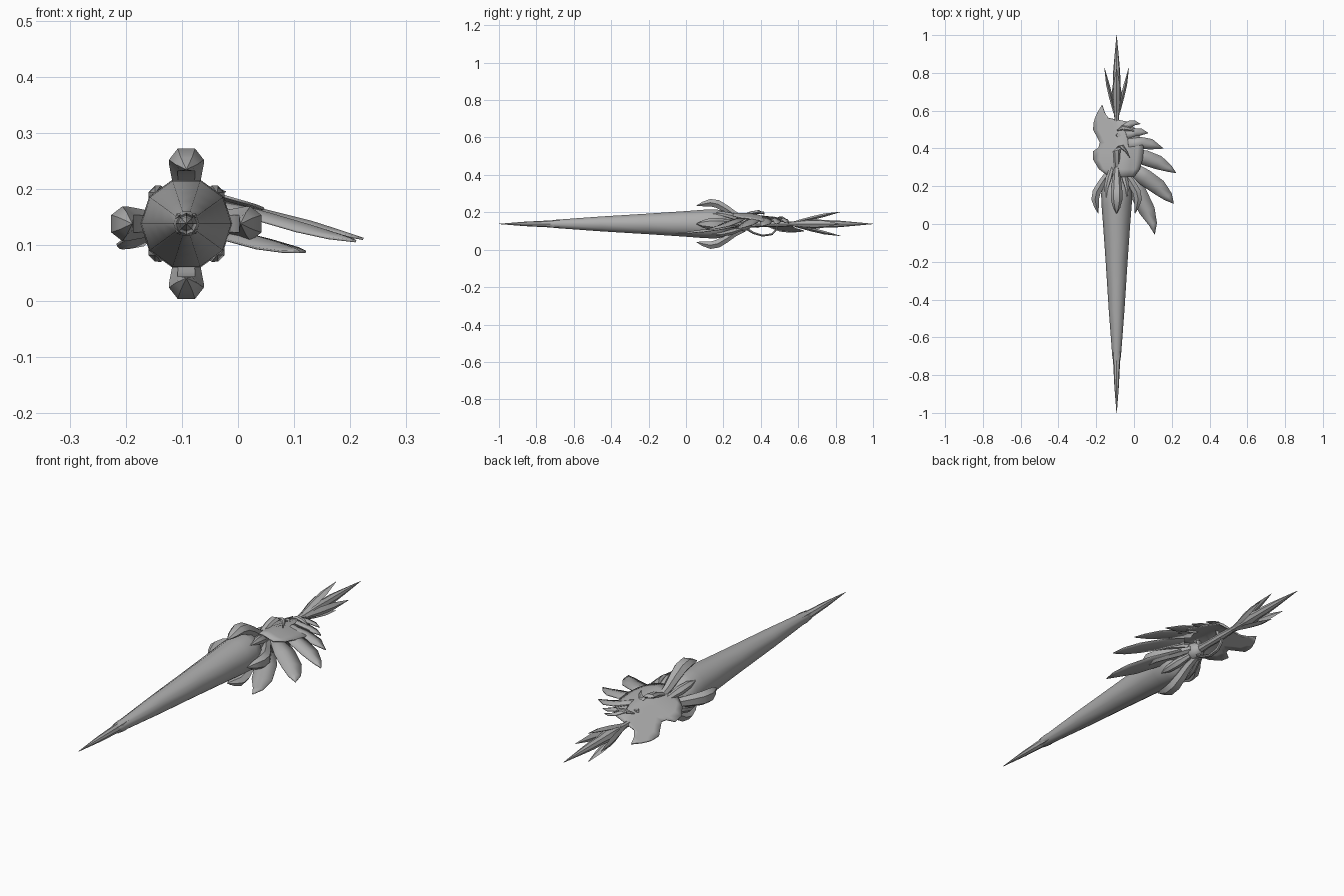
import bpy, bmesh, math
from mathutils import Vector

CX, CZ = -0.092, 0.138          # weapon axis runs along y
steel = bpy.data.materials.new("grey steel")
steel.diffuse_color = (0.42, 0.42, 0.42, 1)


def finish(name, bm, thickness=0, angle=40):
    bmesh.ops.remove_doubles(bm, verts=bm.verts, dist=1e-5)
    bmesh.ops.recalc_face_normals(bm, faces=bm.faces)
    me = bpy.data.meshes.new(name)
    bm.to_mesh(me)
    bm.free()
    me.materials.append(steel)
    ob = bpy.data.objects.new(name, me)
    bpy.context.collection.objects.link(ob)
    if thickness:
        mod = ob.modifiers.new("thickness", 'SOLIDIFY')
        mod.thickness = thickness
        mod.offset = 0
    bpy.ops.object.select_all(action='DESELECT')
    ob.select_set(True)
    bpy.context.view_layer.objects.active = ob
    bpy.ops.object.shade_smooth_by_angle(angle=math.radians(angle))
    return ob


def loft(name, stations, side=(1, 0, 0), n=8, angle=40):
    """Closed tube through (point, half width, half thickness) stations."""
    bm = bmesh.new()
    pts = [Vector(s[0]) for s in stations]
    u = Vector(side).normalized()
    rings = []
    for i, (_, w, t) in enumerate(stations):
        d = pts[min(i + 1, len(pts) - 1)] - pts[max(i - 1, 0)]
        v = d.cross(u).normalized()
        rings.append([bm.verts.new(pts[i] + u * w * math.cos(a) + v * t * math.sin(a))
                      for a in (2 * math.pi * k / n for k in range(n))])
    for a, b in zip(rings, rings[1:]):
        for k in range(n):
            bm.faces.new((a[k], a[(k + 1) % n], b[(k + 1) % n], b[k]))
    bm.faces.new(rings[0][::-1])
    bm.faces.new(rings[-1])
    return finish(name, bm, angle=angle)


def sheet(name, rows, thickness=0.005, angle=35):
    bm = bmesh.new()
    grid = [[bm.verts.new(p) for p in row] for row in rows]
    for a, b in zip(grid, grid[1:]):
        for k in range(len(a) - 1):
            bm.faces.new((a[k], a[k + 1], b[k + 1], b[k]))
    return finish(name, bm, thickness, angle)


def axial(profile):
    return [((CX, y, CZ), r, r) for y, r in profile]


def around(r, a, y):
    return (CX + r * math.cos(a), y, CZ + r * math.sin(a))


# Long tapering shaft, point and collar
loft("shaft", axial([(-0.74, 0.016), (-0.7, 0.023), (-0.45, 0.042), (-0.2, 0.058),
                     (0.0, 0.072), (0.1, 0.08), (0.16, 0.082), (0.2, 0.074),
                     (0.23, 0.045)]), n=10)
loft("point", axial([(-1.0, 0.001), (-0.86, 0.012), (-0.72, 0.019), (-0.7, 0.012)]), n=8)
for i in range(4):
    a = math.pi / 4 + i * math.pi / 2
    loft("point_barb", [(around(0.02, a, -0.66), 0.008, 0.004),
                        (around(0.02, a, -0.7), 0.008, 0.005),
                        (around(0.019, a, -0.74), 0.001, 0.001)],
         (-math.sin(a), 0, math.cos(a)), 4)

# Hub and grip
loft("hub", axial([(0.2, 0.06), (0.24, 0.05), (0.28, 0.034), (0.31, 0.042),
                   (0.335, 0.03), (0.35, 0.018)]), n=10)
loft("grip", axial([(0.33, 0.02), (0.4, 0.016), (0.5, 0.017), (0.56, 0.012)]), n=8)

# Four hooked claws around the hub
claw = [(0.03, 0.315, 0.014, 0.012), (0.05, 0.26, 0.020, 0.02), (0.08, 0.215, 0.026, 0.023),
        (0.106, 0.17, 0.031, 0.025), (0.114, 0.13, 0.031, 0.023), (0.106, 0.09, 0.02, 0.014),
        (0.097, 0.055, 0.001, 0.001)]
for i in range(4):
    a = i * math.pi / 2
    loft("claw", [(around(r, a, y), w, t) for r, y, w, t in claw],
         (-math.sin(a), 0, math.cos(a)), 6)
    # Small ribs between the claws
    b = a + math.pi / 4
    loft("hub_rib", [(around(0.035, b, 0.3), 0.012, 0.01), (around(0.062, b, 0.24), 0.02, 0.014),
                     (around(0.08, b, 0.19), 0.016, 0.009), (around(0.078, b, 0.14), 0.001, 0.001)],
         (-math.sin(b), 0, math.cos(b)), 6)

# Pommel spike with four leaves
loft("pommel", axial([(0.53, 0.009), (0.57, 0.013), (0.64, 0.024), (0.68, 0.028), (0.74, 0.02),
                      (0.8, 0.019), (0.87, 0.013), (1.0, 0.001)]), n=8)
for i in range(4):
    a = i * math.pi / 2
    loft("pommel_leaf", [(around(0.012, a, 0.59), 0.008, 0.006), (around(0.03, a, 0.67), 0.019, 0.010),
                         (around(0.047, a, 0.74), 0.017, 0.009), (around(0.064, a, 0.825), 0.001, 0.001)],
         (-math.sin(a), 0, math.cos(a)), 4, 25)


# Arched guard plate over the grip
def arch(x, y):
    crest = 0.197 - 0.16 * max(0, y - 0.33)
    d = x + 0.06
    return crest - (0.29 * d if d > 0 else -0.45 * d)


outline = [(0.25, -0.13, 0.0), (0.29, -0.185, 0.03), (0.34, -0.215, 0.045), (0.385, -0.215, 0.05),
           (0.405, -0.187, 0.05), (0.43, -0.18, 0.045), (0.46, -0.195, 0.03), (0.5, -0.216, 0.01),
           (0.54, -0.212, -0.03), (0.56, -0.206, -0.135), (0.59, -0.193, -0.155),
           (0.63, -0.169, -0.168)]
rows = []
for y, x0, x1 in outline:
    xs = [x0 + (x1 - x0) * k / 8 for k in range(9)]
    rows.append([(x, y, arch(x, y)) for x in xs])
sheet("guard_plate", rows)

# Feather blades: (x, y, half width) along each, drop below the arch
feathers = [
    ([(-0.04, 0.28, 0.025), (0.02, 0.17, 0.045), (0.07, 0.07, 0.042), (0.1, 0.0, 0.022), (0.11, -0.055, 0.0)], 0.06),
    ([(-0.03, 0.31, 0.03), (0.06, 0.245, 0.044), (0.13, 0.195, 0.042), (0.18, 0.145, 0.026), (0.21, 0.108, 0.0)], 0.012),
    ([(-0.03, 0.37, 0.03), (0.06, 0.35, 0.04), (0.13, 0.325, 0.037), (0.185, 0.295, 0.02), (0.223, 0.27, 0.0)], 0.004),
    ([(-0.03, 0.42, 0.03), (0.04, 0.43, 0.03), (0.09, 0.422, 0.028), (0.155, 0.4, 0.0)], -0.002),
    ([(-0.04, 0.47, 0.02), (0.01, 0.485, 0.022), (0.04, 0.487, 0.017), (0.075, 0.482, 0.0)], -0.004),
    ([(-0.06, 0.505, 0.015), (-0.02, 0.53, 0.018), (0.005, 0.535, 0.012), (0.033, 0.53, 0.0)], -0.006)]
for pts, drop in feathers:
    rows = []
    for i, (x, y, w) in enumerate(pts):
        p, q = pts[max(i - 1, 0)], pts[min(i + 1, len(pts) - 1)]
        s = Vector((p[1] - q[1], q[0] - p[0], 0)).normalized() * max(w, 0.0005)
        c = Vector((x, y, arch(x, y) - drop))
        rows.append([c - s - Vector((0, 0, 0.12 * w)), c + Vector((0, 0, 0.1 * w)),
                     c + s - Vector((0, 0, 0.12 * w))])
    sheet("feather", rows, 0.004, 25)

# Curled crest on top of the plate, and a small scroll further back
loft("crest", [((CX, 0.3, 0.175), 0.016, 0.012), ((CX, 0.35, 0.195), 0.018, 0.012),
               ((CX, 0.39, 0.202), 0.022, 0.011), ((CX + 0.02, 0.415, 0.197), 0.016, 0.009),
               ((CX + 0.05, 0.385, 0.198), 0.006, 0.006), ((CX + 0.07, 0.35, 0.195), 0.001, 0.001)],
     (1, 0.3, 0), 6)
loft("scroll", [((-0.09, 0.495, 0.165), 0.003, 0.003), ((-0.06, 0.51, 0.172), 0.013, 0.007),
                ((-0.03, 0.505, 0.168), 0.012, 0.007), ((0.005, 0.49, 0.16), 0.001, 0.001)],
     (0, 1, 0), 6)

# Knuckle loop beneath the grip and brackets up to the plate
loft("knuckle_loop", [((CX, 0.32, 0.115), 0.014, 0.008), ((CX, 0.36, 0.09), 0.014, 0.007),
                      ((CX, 0.41, 0.075), 0.012, 0.006), ((CX, 0.46, 0.083), 0.01, 0.006),
                      ((CX, 0.485, 0.11), 0.008, 0.006), ((CX, 0.49, 0.135), 0.006, 0.005)], n=6)
for y in (0.34, 0.47):
    loft("plate_bracket", [((CX, y, CZ), 0.01, 0.01), ((CX + 0.01, y, 0.172), 0.012, 0.01)], n=6)
